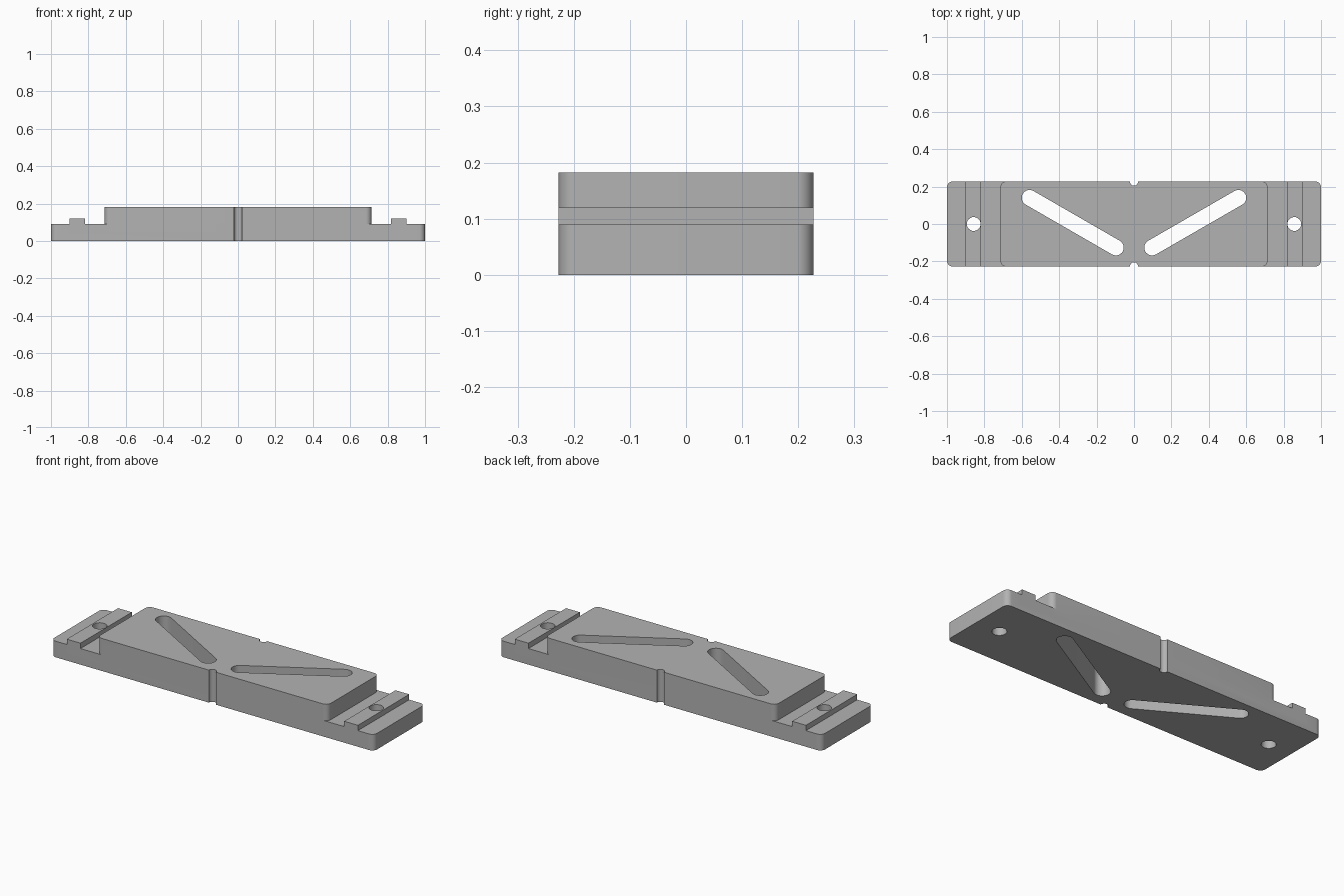
import bpy, bmesh
from math import pi, cos, sin, atan2

if "Cube" in bpy.data.objects:
    bpy.data.objects.remove(bpy.data.objects["Cube"], do_unlink=True)

HALF_WIDTH = 0.227
SHELF, RIB_TOP, BLOCK_TOP = 0.09, 0.12, 0.182

grey = bpy.data.materials.new("plain grey")
grey.use_nodes = True
colour = (0.45, 0.45, 0.45, 1)
grey.diffuse_color = colour
grey.node_tree.nodes["Principled BSDF"].inputs["Base Color"].default_value = colour


def arc(x, y, radius, start, sweep, steps):
    return [(x + radius * cos(start + sweep * i / steps),
             y + radius * sin(start + sweep * i / steps)) for i in range(steps + 1)]


def rounded_rect(hx, hy, r):
    corners = [(1, 1), (-1, 1), (-1, -1), (1, -1)]
    return [p for i, (sx, sy) in enumerate(corners)
            for p in arc(sx * (hx - r), sy * (hy - r), r, i * pi / 2, pi / 2, 8)]


def circle(x, y, r):
    return arc(x, y, r, 0, 2 * pi, 32)[:-1]


def slot(x1, y1, x2, y2, r):
    a = atan2(y2 - y1, x2 - x1)
    return arc(x2, y2, r, a - pi / 2, pi, 16) + arc(x1, y1, r, a + pi / 2, pi, 16)


def prism(name, outline, z0, z1):
    """Extrude a flat outline from z0 up to z1."""
    bm = bmesh.new()
    face = bm.faces.new([bm.verts.new((x, y, z0)) for x, y in outline])
    top = bmesh.ops.extrude_face_region(bm, geom=[face])["geom"]
    bmesh.ops.translate(bm, vec=(0, 0, z1 - z0),
                        verts=[v for v in top if isinstance(v, bmesh.types.BMVert)])
    bmesh.ops.recalc_face_normals(bm, faces=bm.faces)
    mesh = bpy.data.meshes.new(name)
    bm.to_mesh(mesh)
    bm.free()
    mesh.materials.append(grey)
    obj = bpy.data.objects.new(name, mesh)
    bpy.context.collection.objects.link(obj)
    return obj


def combine(target, tool, operation):
    tool.hide_render = True
    mod = target.modifiers.new(operation.lower(), "BOOLEAN")
    mod.operation, mod.solver, mod.object = operation, "EXACT", tool
    bpy.context.view_layer.objects.active = target
    bpy.ops.object.modifier_apply(modifier=mod.name)
    bpy.data.objects.remove(tool, do_unlink=True)


# Low plate with the raised centre block
body = prism("mounting_plate", rounded_rect(1.0, HALF_WIDTH, 0.03), 0, SHELF)
combine(body, prism("centre_block", rounded_rect(0.714, HALF_WIDTH, 0.03),
                    0.04, BLOCK_TOP), "UNION")

# Locating ribs across both end shelves
for side in (-1, 1):
    rib = [(side * x, y) for x, y in ((0.817, -HALF_WIDTH), (0.902, -HALF_WIDTH),
                                      (0.902, HALF_WIDTH), (0.817, HALF_WIDTH))]
    combine(body, prism("end_rib", rib, 0.04, RIB_TOP), "UNION")

# Through cuts: screw holes, slanted slots and edge notches
for side in (-1, 1):
    cuts = [circle(side * 0.857, 0, 0.037),
            slot(side * 0.097, -0.126, side * 0.558, 0.14, 0.042),
            circle(0, side * HALF_WIDTH, 0.022)]
    for outline in cuts:
        combine(body, prism("cutter", outline, -0.1, 0.3), "DIFFERENCE")

# Smooth the rounded walls, keep edges crisp
bpy.ops.object.select_all(action="DESELECT")
body.select_set(True)
bpy.context.view_layer.objects.active = body
bpy.ops.object.shade_smooth_by_angle(angle=pi / 6)
